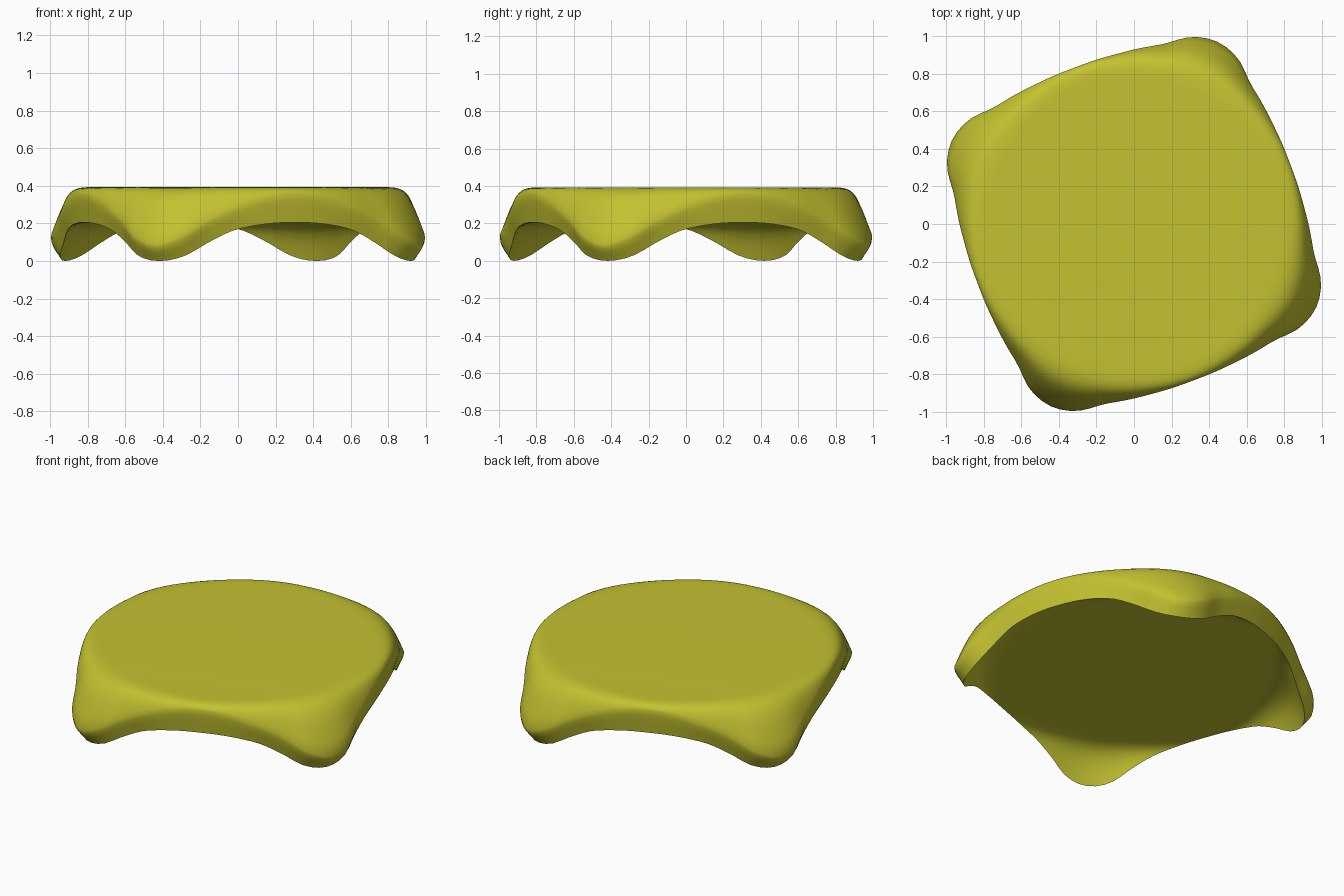
import bpy, bmesh, math

if "Cube" in bpy.data.objects:
    bpy.data.objects.remove(bpy.data.objects["Cube"])

STEPS = 128            # points around the rim
CORNER = math.radians(65.5)   # direction of the first drooping corner

# Rim shape sampled every 7.5 degrees from a corner to the middle of a side
R_UP = [1.066, 1.04, 0.972, 0.936, 0.91, 0.896, 0.89]
Z_UP = [0.09, 0.135, 0.22, 0.28, 0.32, 0.347, 0.356]
R_LOW = [1.01, 0.99, 0.94, 0.91, 0.89, 0.877, 0.872]
Z_LOW = [0.0, 0.025, 0.1, 0.16, 0.188, 0.202, 0.205]


def sample(table, pos):
    """Catmull-Rom lookup, mirrored at both ends."""
    n = len(table) - 1
    at = lambda k: table[-k if k < 0 else (2 * n - k if k > n else k)]
    i = min(int(pos), n - 1)
    t = pos - i
    a, b, c, d = (at(i + k) for k in (-1, 0, 1, 2))
    return 0.5 * (2 * b + (c - a) * t + (2 * a - 5 * b + 4 * c - d) * t * t
                  + (3 * b - a - 3 * c + d) * t ** 3)


def bezier(p, count):
    out = []
    for k in range(count + 1):
        t = k / count
        w = ((1 - t) ** 3, 3 * t * (1 - t) ** 2, 3 * t * t * (1 - t), t ** 3)
        out.append(tuple(sum(wi * q[j] for wi, q in zip(w, p)) for j in (0, 1)))
    return out


def mix(a, b, t):
    return (a[0] + (b[0] - a[0]) * t, a[1] + (b[1] - a[1]) * t)


def section(d):
    """Radial cross-section (r, z) from top disc over the rim to the underside."""
    pos = d / 7.5
    up = (sample(R_UP, pos), sample(Z_UP, pos))
    low = (sample(R_LOW, pos), sample(Z_LOW, pos))
    w = (0.356 - up[1]) / 0.266
    top = bezier([(0.78, 0.393), mix((0.85, 0.393), (0.93, 0.393), w),
                  mix((0.88, 0.387), (0.965, 0.36), w), up], 10)
    rim = bezier([up, mix(up, (up[0] + 0.004, up[1] - 0.03), 1),
                  mix(up, low, 0.7), low], 4)[1:]
    under = bezier([low, mix((0.86, 0.205), (0.935, 0.17), w),
                    mix((0.83, 0.205), (0.88, 0.205), w), (0.77, 0.205)], 8)[1:]
    return top + rim + under


LOW_RING = 14          # ring index of the sharp lower edge

# Cushion: thick round-topped slab with four drooping corners
bm = bmesh.new()
cols = []
for s in range(STEPS):
    a = 2 * math.pi * s / STEPS
    d = math.degrees(a) % 90
    d = min(d, 90 - d)
    th = CORNER + a
    cols.append([bm.verts.new((r * math.cos(th), r * math.sin(th), z))
                 for r, z in section(d)])
rings = len(cols[0])
for s in range(STEPS):
    c0, c1 = cols[s], cols[(s + 1) % STEPS]
    for k in range(rings - 1):
        bm.faces.new((c0[k], c0[k + 1], c1[k + 1], c1[k]))
    bm.edges.get((c0[LOW_RING], c1[LOW_RING])).smooth = False

# Flat top and underside
bm.faces.new([c[0] for c in cols])
bm.faces.new([c[-1] for c in reversed(cols)])
bmesh.ops.recalc_face_normals(bm, faces=bm.faces[:])
for f in bm.faces:
    f.smooth = True

mesh = bpy.data.meshes.new("cushion")
bm.to_mesh(mesh)
bm.free()
cushion = bpy.data.objects.new("cushion", mesh)
bpy.context.collection.objects.link(cushion)

mat = bpy.data.materials.new("olive_yellow")
mat.diffuse_color = (0.55, 0.54, 0.03, 1)
mat.use_nodes = True
mat.node_tree.nodes["Principled BSDF"].inputs["Base Color"].default_value = mat.diffuse_color
mesh.materials.append(mat)
